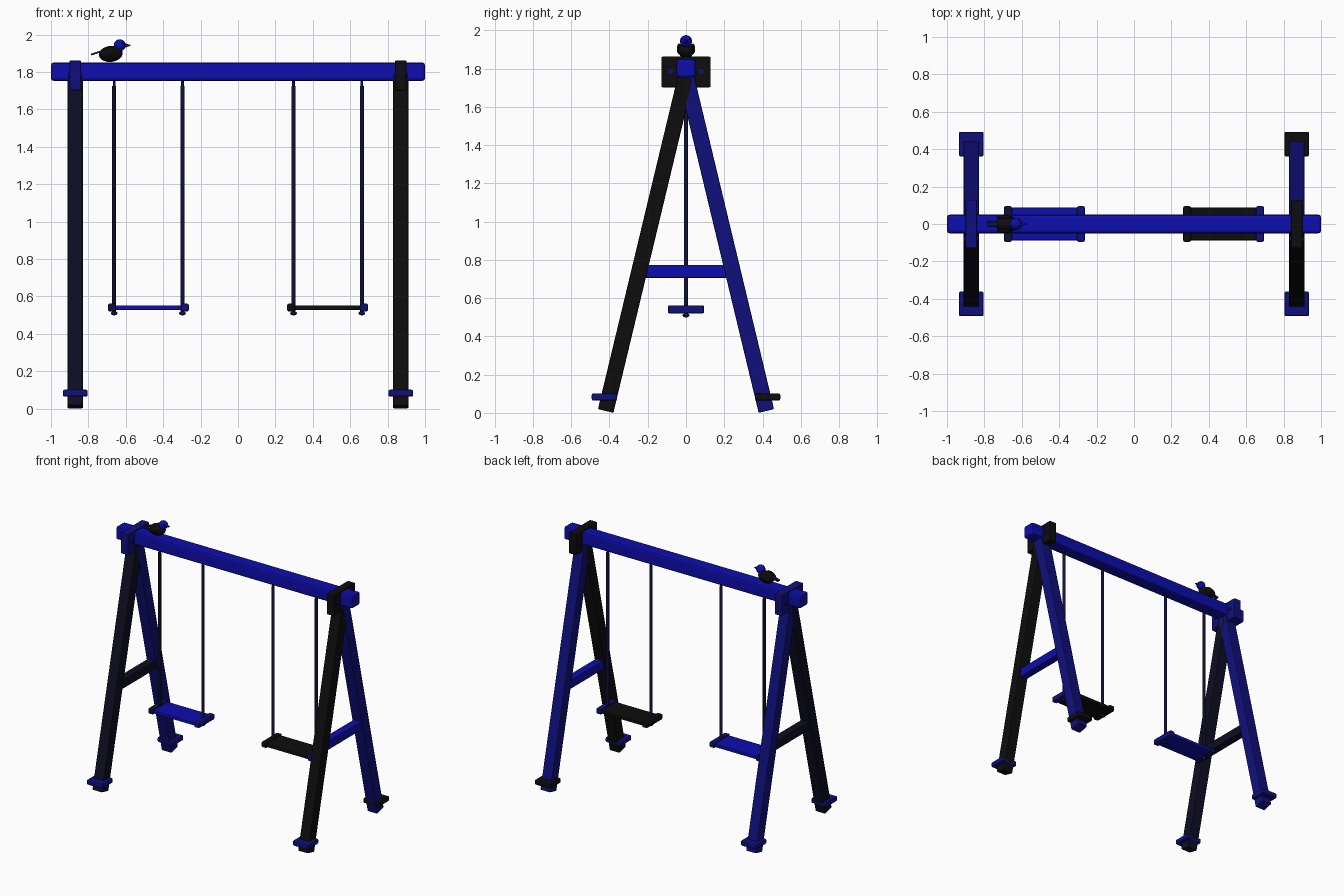
import bpy, math
from mathutils import Vector

cube = bpy.data.objects.get("Cube")
if cube:
    bpy.data.objects.remove(cube, do_unlink=True)


def material(name, red_green, blue):
    m = bpy.data.materials.new(name)
    m.use_nodes = True
    color = (red_green, red_green, blue, 1)
    m.diffuse_color = color
    shader = m.node_tree.nodes["Principled BSDF"]
    shader.inputs["Base Color"].default_value = color
    shader.inputs["Roughness"].default_value = 0.8
    return m


BRIGHT = material("bright blue", 0.004, 0.42)
MEDIUM = material("medium blue", 0.005, 0.2)
DARK = material("dark blue", 0.005, 0.05)
NAVY = material("navy", 0.004, 0.016)
BLACK = material("black", 0.004, 0.004)


def finish(name, mat, bevel=0.0, smooth=False):
    ob = bpy.context.object
    ob.name = name
    ob.data.materials.append(mat)
    bpy.ops.object.transform_apply(location=False, rotation=False, scale=True)
    if bevel:
        mod = ob.modifiers.new("soft edges", "BEVEL")
        mod.width = bevel
        mod.segments = 2
    if smooth:
        bpy.ops.object.shade_smooth_by_angle(angle=math.radians(40))
    return ob


def box(name, mat, loc, size, rot=(0, 0, 0), bevel=0.006):
    bpy.ops.mesh.primitive_cube_add(size=1, location=loc, rotation=rot)
    bpy.context.object.scale = size
    return finish(name, mat, bevel)


def rod(name, mat, start, end, r1, r2=None, sides=12):
    a, b = Vector(start), Vector(end)
    bpy.ops.mesh.primitive_cone_add(
        vertices=sides, radius1=r1, radius2=r1 if r2 is None else r2,
        depth=(b - a).length, location=(a + b) / 2,
        rotation=(b - a).to_track_quat("Z", "Y").to_euler())
    return finish(name, mat, smooth=True)


def ball(name, mat, loc, radii, rot=(0, 0, 0)):
    bpy.ops.mesh.primitive_uv_sphere_add(segments=20, ring_count=12, radius=1,
                                         location=loc, rotation=rot)
    bpy.context.object.scale = radii
    return finish(name, mat, smooth=True)


# Top beam
box("top_beam", BRIGHT, (0, 0, 1.802), (2, 0.1, 0.098), bevel=0.014)

# A-frame at each end: legs, feet, brace and beam bracket
LEG_X, LEG_Y, LEG_TOP, LEG_BASE = 0.87, 0.42, 1.76, 0.01
tilt = math.atan2(LEG_Y, LEG_TOP - LEG_BASE)
length = math.hypot(LEG_Y, LEG_TOP - LEG_BASE)
ends = [("right", -1, NAVY, MEDIUM, MEDIUM, NAVY, MEDIUM),
        ("left", 1, BLACK, MEDIUM, BLACK, BRIGHT, BLACK)]
for side, sx, front_mat, back_mat, back_foot, brace_mat, bracket_mat in ends:
    x = sx * LEG_X
    for place, sy, leg_mat, foot_mat in (("front", -1, front_mat, MEDIUM),
                                         ("back", 1, back_mat, back_foot)):
        box(f"{place}_{side}_leg", leg_mat,
            (x, sy * LEG_Y / 2, (LEG_TOP + LEG_BASE) / 2),
            (0.083, 0.083, length), (sy * tilt, 0, 0))
        box(f"{place}_{side}_foot", foot_mat, (x, sy * 0.427, 0.083),
            (0.132, 0.132, 0.038), bevel=0.009)
        rod(f"{place}_{side}_bolt", MEDIUM, (x - 0.038, sy * 0.08, 1.785),
            (x + 0.038, sy * 0.08, 1.785), 0.013)
    box(f"{side}_brace", brace_mat, (x, 0, 0.74), (0.062, 0.44, 0.068))
    box(f"{side}_bracket", bracket_mat, (x, 0, 1.782), (0.062, 0.258, 0.16))

# Swings: board, cleats, ropes, hooks and knots
swings = [("right", -1, BRIGHT, DARK, MEDIUM), ("left", 1, BLACK, MEDIUM, BLACK)]
for side, sx, seat_mat, outer_mat, inner_mat in swings:
    box(f"{side}_seat", seat_mat, (sx * 0.48, 0, 0.54), (0.4, 0.175, 0.026))
    for place, cleat_x, rope_x, mat in (("outer", 0.674, 0.662, outer_mat),
                                        ("inner", 0.284, 0.297, inner_mat)):
        tag = f"{side}_{place}"
        x = sx * rope_x
        rope_mat = NAVY if (sx, place) == (-1, "outer") else DARK
        box(f"{tag}_cleat", mat, (sx * cleat_x, 0, 0.541), (0.042, 0.19, 0.042),
            bevel=0.008)
        rod(f"{tag}_rope", rope_mat, (x, 0, 0.51), (x, 0, 1.725), 0.011)
        rod(f"{tag}_hook", DARK, (x, 0, 1.72), (x, 0, 1.77), 0.007)
        ball(f"{tag}_knot", DARK, (x, 0, 0.51), (0.018, 0.018, 0.011))

# Bird perched on the beam
ball("bird_body", BLACK, (-0.68, 0, 1.897), (0.064, 0.043, 0.043), (0, -0.12, 0))
ball("bird_head", BRIGHT, (-0.632, 0, 1.943), (0.032, 0.032, 0.032))
rod("bird_beak", MEDIUM, (-0.606, 0, 1.942), (-0.573, 0, 1.943), 0.013, 0.001)
box("bird_tail", DARK, (-0.743, 0, 1.907), (0.09, 0.03, 0.009), (0, -0.32, 0),
    bevel=0.002)
for side, sy in (("right", -1), ("left", 1)):
    ball(f"bird_{side}_wing", BLACK, (-0.692, sy * 0.037, 1.903),
         (0.045, 0.011, 0.025), (0, -0.3, 0))
    ball(f"bird_{side}_eye", BLACK, (-0.613, sy * 0.023, 1.953),
         (0.005, 0.005, 0.005))
